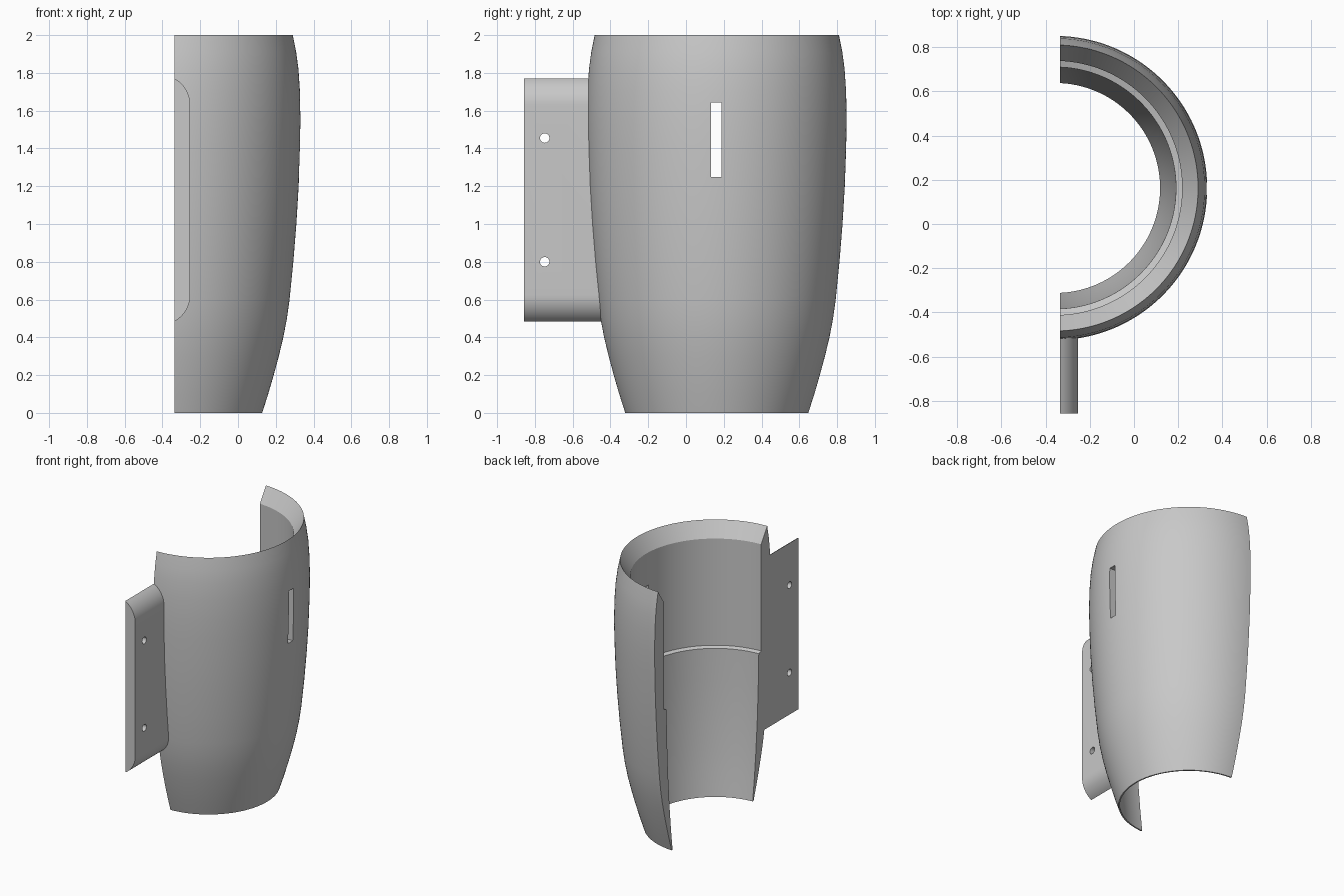
import bpy, bmesh, math
from mathutils import Matrix, Vector

if "Cube" in bpy.data.objects:
    bpy.data.objects.remove(bpy.data.objects["Cube"])

AXIS_X, AXIS_Y = -0.357, 0.163   # axis of the half shell
CUT_X = -0.335                   # plane of the open side
SEGMENTS = 80

grey = bpy.data.materials.new("light grey")
grey.use_nodes = True
colour = (0.58, 0.58, 0.58, 1)
grey.diffuse_color = colour
grey.node_tree.nodes["Principled BSDF"].inputs["Base Color"].default_value = colour


def make_object(name, bm):
    bmesh.ops.recalc_face_normals(bm, faces=bm.faces)
    mesh = bpy.data.meshes.new(name)
    bm.to_mesh(mesh)
    bm.free()
    mesh.materials.append(grey)
    obj = bpy.data.objects.new(name, mesh)
    bpy.context.collection.objects.link(obj)
    return obj


def cut(target, cutter):
    bpy.context.view_layer.objects.active = target
    mod = target.modifiers.new("cut", 'BOOLEAN')
    mod.operation = 'DIFFERENCE'
    mod.solver = 'EXACT'
    mod.object = cutter
    bpy.ops.object.modifier_apply(modifier=mod.name)
    bpy.data.objects.remove(cutter)


def smooth(obj):
    bpy.ops.object.select_all(action='DESELECT')
    obj.select_set(True)
    bpy.context.view_layer.objects.active = obj
    bpy.ops.object.shade_smooth_by_angle(angle=math.radians(25))


# Half shell: closed wall section (radius, height) swept round the axis
outer = [(0.485, 0), (0.517, 0.1), (0.546, 0.2), (0.573, 0.3), (0.597, 0.4),
         (0.616, 0.5), (0.63, 0.6), (0.65, 0.8), (0.666, 1.0), (0.678, 1.2),
         (0.685, 1.4), (0.688, 1.55), (0.685, 1.7), (0.677, 1.82), (0.647, 2.0)]
outer.insert(-1, (0.665, 1.91))
inner = [(0.575, 1.89), (0.575, 1.09), (0.547, 1.08), (0.541, 0.85),
         (0.53, 0.6), (0.512, 0.35), (0.495, 0.17), (0.475, 0)]
section = outer + inner

bm = bmesh.new()
rings = []
for i in range(SEGMENTS + 1):
    t = 2 * i / SEGMENTS - 1
    ring = []
    for r, z in section:
        a = t * math.acos((CUT_X - AXIS_X) / r)
        ring.append(bm.verts.new((AXIS_X + r * math.cos(a), AXIS_Y + r * math.sin(a), z)))
    rings.append(ring)
n = len(section)
for a, b in zip(rings, rings[1:]):
    for j in range(n):
        k = (j + 1) % n
        bm.faces.new((a[j], a[k], b[k], b[j]))
bm.faces.new(rings[0])
bm.faces.new(rings[-1])
shell = make_object("half_shell", bm)

# Narrow upright slot through the shell wall
bm = bmesh.new()
bmesh.ops.create_cube(bm, size=1, matrix=Matrix.Translation((0.2, 0.16, 1.447))
                      @ Matrix.Diagonal((0.6, 0.056, 0.395, 1)))
cut(shell, make_object("slot_cutter", bm))
smooth(shell)

# Mounting flange: rounded section in x and z, drawn out along y
FACE_X, LOW, HIGH, R = -0.253, 0.485, 1.77, 0.16
sweep = math.acos((CUT_X - FACE_X + R) / R)
drop = R * math.sin(sweep)
top_arc = [(FACE_X - R + R * math.cos(sweep * i / 10),
            HIGH - drop + R * math.sin(sweep * i / 10)) for i in range(11)]
outline = top_arc + [(x, LOW + HIGH - z) for x, z in reversed(top_arc)]
bm = bmesh.new()
face = bm.faces.new([bm.verts.new((x, -0.857, z)) for x, z in outline])
out = bmesh.ops.extrude_face_region(bm, geom=[face])
verts = [g for g in out["geom"] if isinstance(g, bmesh.types.BMVert)]
bmesh.ops.translate(bm, verts=verts, vec=Vector((0, 0.42, 0)))
flange = make_object("mounting_flange", bm)

# Two screw holes
for z in (0.8, 1.455):
    bm = bmesh.new()
    bmesh.ops.create_cone(bm, cap_ends=True, segments=32, radius1=0.025, radius2=0.025,
                          depth=0.4, matrix=Matrix.Translation((-0.3, -0.748, z))
                          @ Matrix.Rotation(math.pi / 2, 4, 'Y'))
    cut(flange, make_object("hole_cutter", bm))
smooth(flange)
